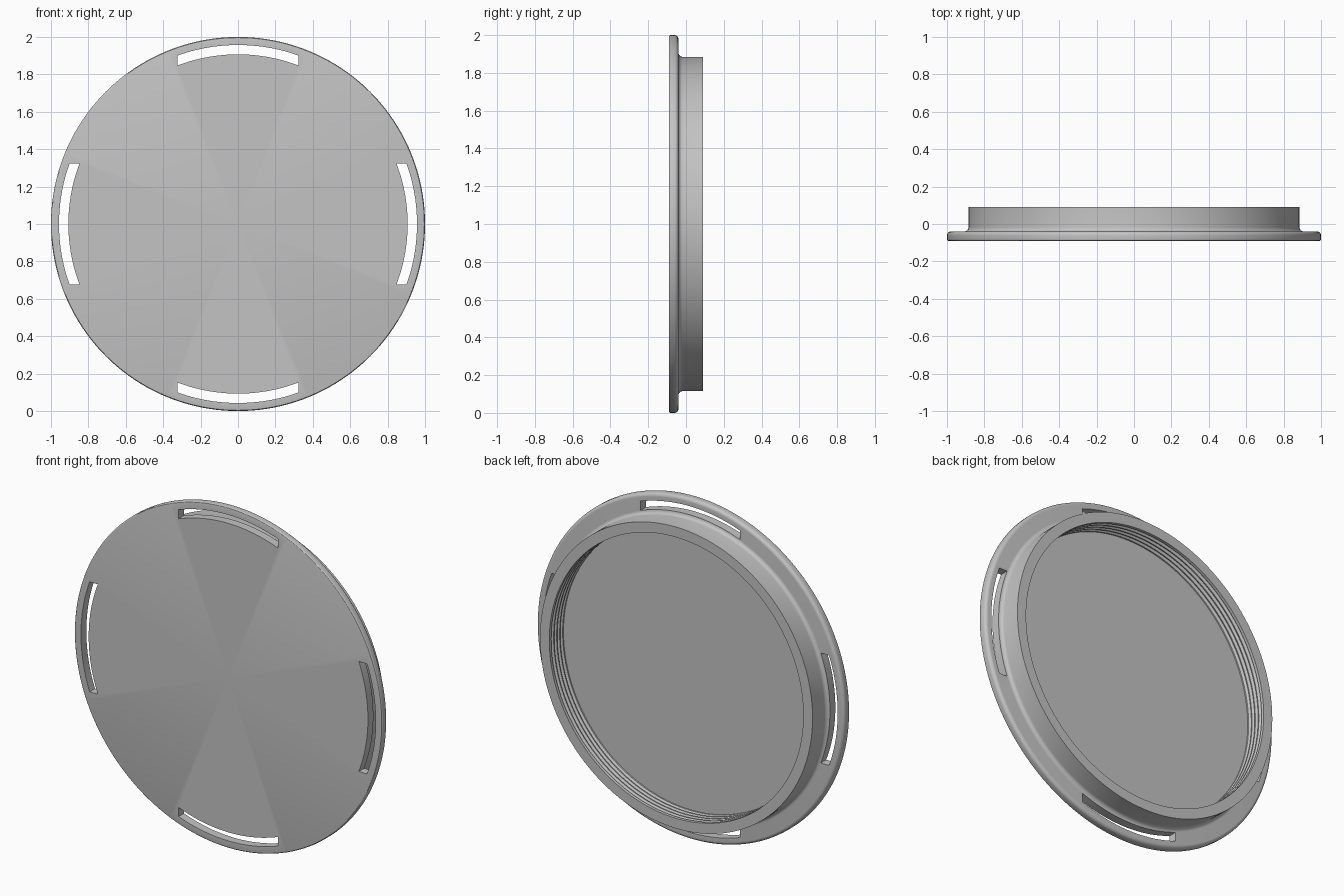
import bpy, bmesh
from math import sin, cos, pi, asin, radians
from mathutils import Vector, Matrix

cube = bpy.data.objects.get("Cube")
if cube:
    bpy.data.objects.remove(cube, do_unlink=True)

SEGMENTS = 160
CENTRE = Vector((0, 0, 1))
FRONT, FLANGE, BACK, FLOOR = -0.09, -0.04, 0.09, -0.042

grey = bpy.data.materials.new("plain grey")
grey.use_nodes = True
colour = (0.55, 0.55, 0.55, 1)
grey.diffuse_color = colour
grey.node_tree.nodes["Principled BSDF"].inputs["Base Color"].default_value = colour


def make_object(name, bm):
    bmesh.ops.recalc_face_normals(bm, faces=bm.faces)
    mesh = bpy.data.meshes.new(name)
    bm.to_mesh(mesh)
    bm.free()
    mesh.materials.append(grey)
    obj = bpy.data.objects.new(name, mesh)
    bpy.context.collection.objects.link(obj)
    return obj


def arc(r, y, radius, start, end, steps=6):
    """Profile points (distance from axis, depth) along a rounded corner."""
    angles = [radians(start + (end - start) * i / steps) for i in range(steps + 1)]
    return [(r + radius * cos(a), y + radius * sin(a)) for a in angles]


# Lid profile: front face, rounded flange, fillet, collar
profile = [(0, FRONT)]
profile += arc(0.992, FRONT + 0.008, 0.008, -90, 0, 3)
profile += arc(0.98, FLANGE - 0.02, 0.02, 0, 90)
profile += arc(0.907, FLANGE + 0.022, 0.022, -90, -180)
profile += [(0.885, BACK), (0.825, BACK)]

# Screw grooves inside the collar
for i in range(4):
    y = 0.072 - i * 0.028
    profile += [(0.825, y), (0.838, y - 0.009), (0.838, y - 0.013), (0.825, y - 0.022)]
profile += [(0.825, FLOOR), (0, FLOOR)]

# Revolve the profile about the depth axis
bm = bmesh.new()
verts = [bm.verts.new(CENTRE + Vector((r, y, 0))) for r, y in profile]
edges = [bm.edges.new(pair) for pair in zip(verts, verts[1:])]
bmesh.ops.spin(bm, geom=verts + edges, cent=CENTRE, axis=(0, 1, 0),
               angle=2 * pi, steps=SEGMENTS, use_duplicate=False)
bmesh.ops.remove_doubles(bm, verts=bm.verts, dist=0.0002)
lid = make_object("lid", bm)

# Curved slots with straight parallel ends
def slot_edge(radius, half_width=0.323, steps=24):
    limit = asin(half_width / radius)
    angles = [limit * (2 * i / steps - 1) for i in range(steps + 1)]
    return [Vector((radius * sin(a), -0.2, radius * cos(a))) for a in angles]


bm = bmesh.new()
for quarter in range(4):
    turn = Matrix.Rotation(quarter * pi / 2, 3, 'Y')
    outline = slot_edge(0.907) + slot_edge(0.957)[::-1]
    face = bm.faces.new([bm.verts.new(CENTRE + turn @ p) for p in outline])
    sides = bmesh.ops.extrude_face_region(bm, geom=[face], use_keep_orig=True)
    moved = [g for g in sides["geom"] if isinstance(g, bmesh.types.BMVert)]
    bmesh.ops.translate(bm, verts=moved, vec=(0, 0.4, 0))
cutter = make_object("slot_cutter", bm)
cutter.hide_render = True

cut = lid.modifiers.new("slots", 'BOOLEAN')
cut.operation = 'DIFFERENCE'
cut.solver = 'EXACT'
cut.object = cutter

bpy.ops.object.select_all(action='DESELECT')
lid.select_set(True)
bpy.context.view_layer.objects.active = lid
bpy.ops.object.modifier_apply(modifier=cut.name)
bpy.data.objects.remove(cutter, do_unlink=True)
bpy.ops.object.shade_smooth_by_angle(angle=radians(30))
